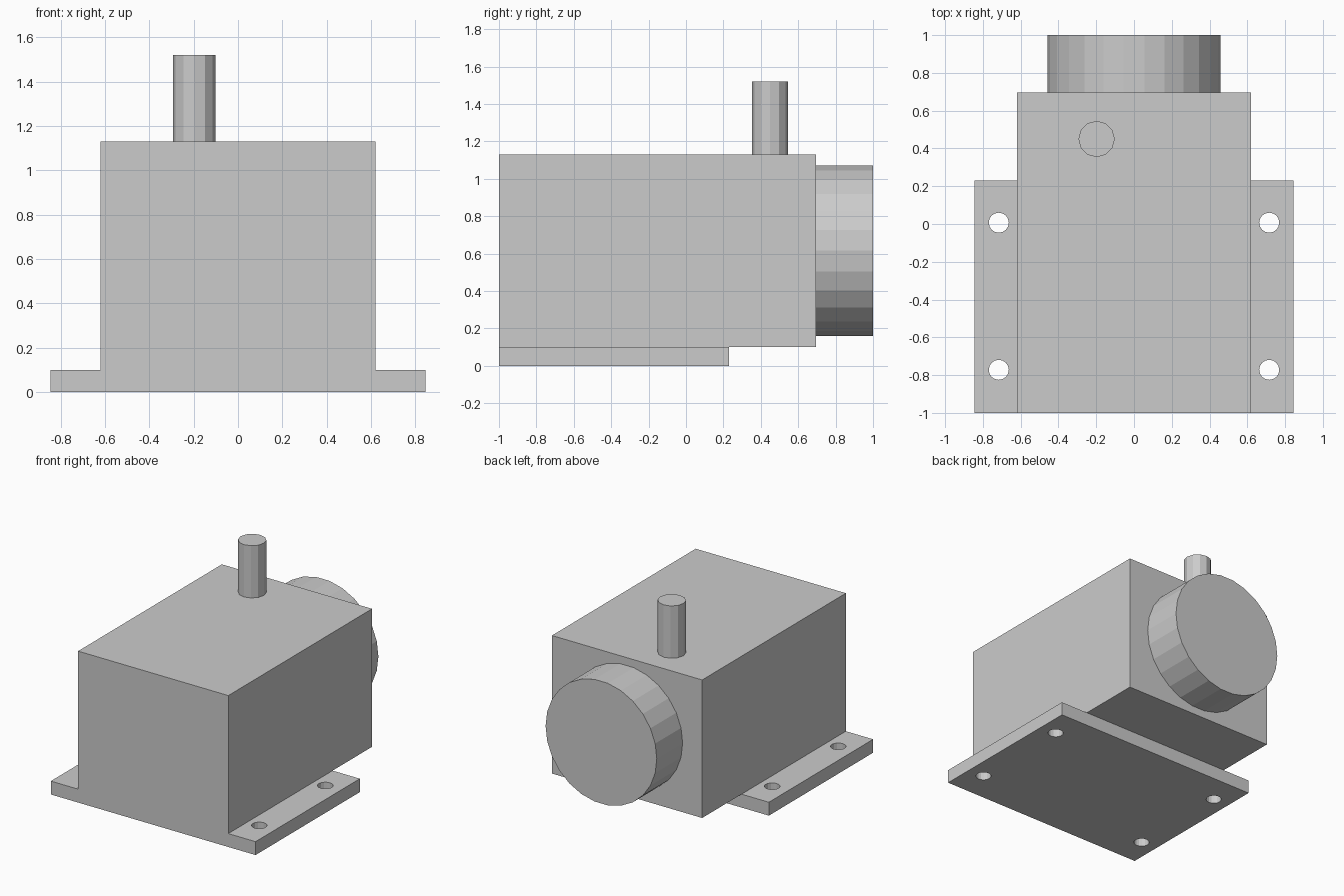
import bpy
import bmesh
from math import pi

if "Cube" in bpy.data.objects:
    bpy.data.objects.remove(bpy.data.objects["Cube"])

PLATE_X, BODY_X = 0.845, 0.62
PLATE_Z, BODY_Z = 0.10, 1.13
FRONT, PLATE_BACK, BODY_BACK, CAP_BACK = -1.0, 0.23, 0.695, 1.0


def cylinder(name, sides, radius, depth, location, rotation=(0, 0, 0)):
    bpy.ops.mesh.primitive_cylinder_add(vertices=sides, radius=radius, depth=depth,
                                        location=location, rotation=rotation)
    obj = bpy.context.object
    obj.name = name
    return obj


def extrude_y(bm, face, distance):
    result = bmesh.ops.extrude_face_region(bm, geom=[face])
    verts = [g for g in result["geom"] if isinstance(g, bmesh.types.BMVert)]
    bmesh.ops.translate(bm, verts=verts, vec=(0, distance, 0))
    return next(g for g in result["geom"] if isinstance(g, bmesh.types.BMFace))


# Housing with foot plate: flanged profile extruded to the rear of the plate
profile = [(-PLATE_X, 0), (PLATE_X, 0), (PLATE_X, PLATE_Z), (BODY_X, PLATE_Z),
           (BODY_X, BODY_Z), (-BODY_X, BODY_Z), (-BODY_X, PLATE_Z), (-PLATE_X, PLATE_Z)]
bm = bmesh.new()
front = bm.faces.new([bm.verts.new((x, FRONT, z)) for x, z in profile])
geom = bmesh.ops.duplicate(bm, geom=[front])["geom"]
bm.faces.remove(next(g for g in geom if isinstance(g, bmesh.types.BMFace)))
bmesh.ops.delete(bm, geom=[v for v in bm.verts if not v.link_faces], context='VERTS')
back = extrude_y(bm, front, PLATE_BACK - FRONT)
# extrude_face_region drops the source face, so close the front again if needed
open_edges = [e for e in bm.edges if e.is_boundary]
if open_edges:
    bmesh.ops.contextual_create(bm, geom=open_edges)

# Only the part above the plate carries on to the rear
corners = [v for v in back.verts if abs(abs(v.co.x) - BODY_X) < 1e-4
           and abs(v.co.z - PLATE_Z) < 1e-4]
bmesh.utils.face_split(back, corners[0], corners[1])
upper = next(f for f in bm.faces
             if all(abs(v.co.y - PLATE_BACK) < 1e-4 and v.co.z > PLATE_Z - 1e-4
                    for v in f.verts))
extrude_y(bm, upper, BODY_BACK - PLATE_BACK)
# Remove any face left behind inside the housing
inner = [f for f in bm.faces
         if all(abs(v.co.y - PLATE_BACK) < 1e-4 and v.co.z > PLATE_Z - 1e-4
                for v in f.verts)]
if inner:
    bmesh.ops.delete(bm, geom=inner, context='FACES_ONLY')
bmesh.ops.recalc_face_normals(bm, faces=bm.faces)
mesh = bpy.data.meshes.new("housing")
bm.to_mesh(mesh)
bm.free()
housing = bpy.data.objects.new("housing", mesh)
bpy.context.collection.objects.link(housing)

# Four bolt holes through the plate
for side in (-1, 1):
    for y in (0.007, -0.772):
        cutter = cylinder("bolt_hole_cutter", 16, 0.053, 0.4, (side * 0.716, y, 0.05))
        cutter.hide_render = True
        cutter.display_type = 'WIRE'
        hole = housing.modifiers.new("bolt_hole", 'BOOLEAN')
        hole.operation = 'DIFFERENCE'
        hole.solver = 'EXACT'
        hole.object = cutter

# Round end cap on the rear face
cylinder("end_cap", 26, 0.459, CAP_BACK - BODY_BACK + 0.01,
         (0, (CAP_BACK + BODY_BACK - 0.01) / 2, 0.615), (pi / 2, pi / 2, 0))

# Upright shaft on the top face
cylinder("shaft", 12, 0.096, 0.40, (-0.198, 0.45, 1.32))
